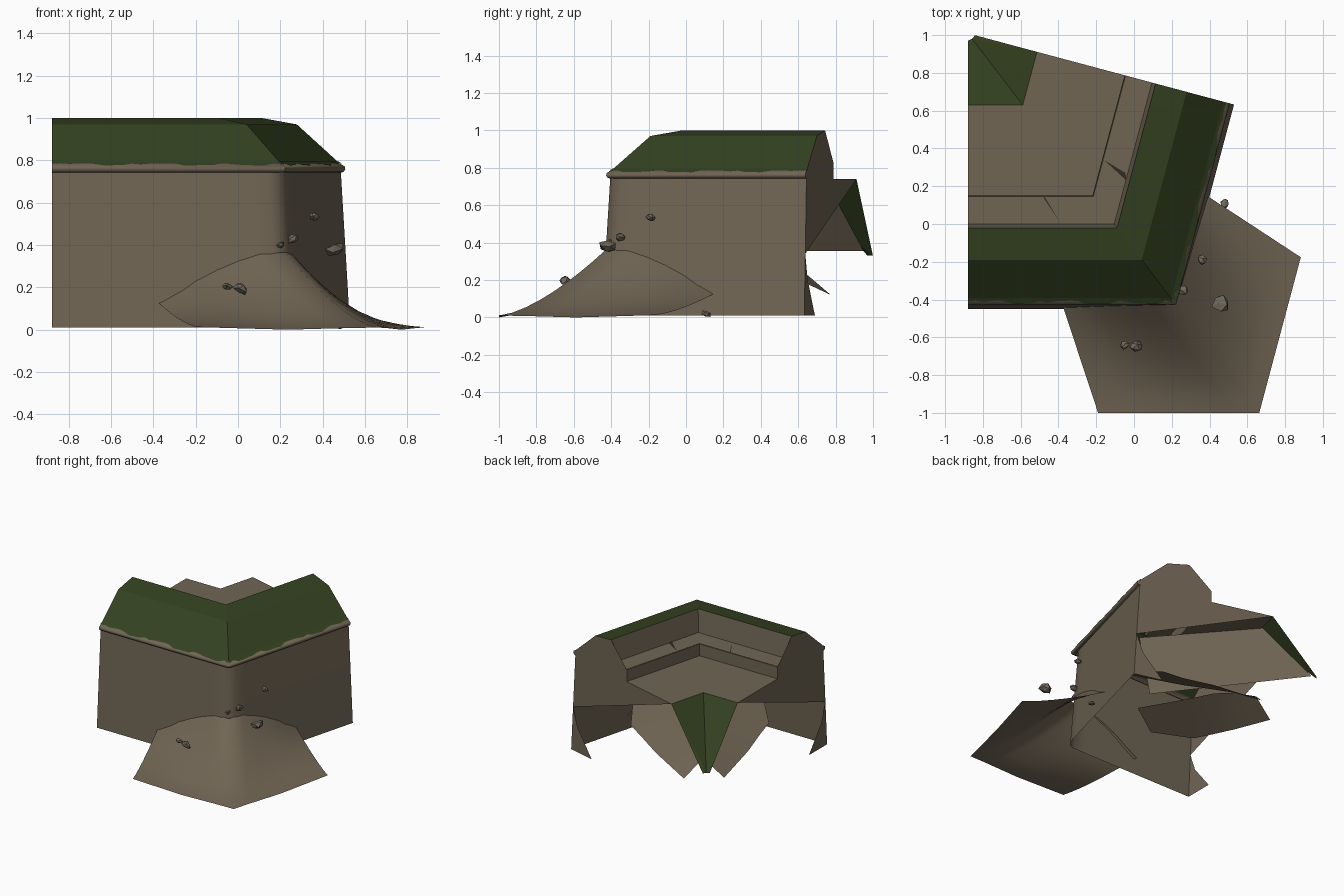
import bpy, bmesh, random
from mathutils import Vector

random.seed(4)
cube = bpy.data.objects.get("Cube")
if cube:
    bpy.data.objects.remove(cube)


def material(name, rgb):
    m = bpy.data.materials.new(name)
    m.use_nodes = True
    m.diffuse_color = (*rgb, 1)
    m.node_tree.nodes["Principled BSDF"].inputs["Base Color"].default_value = (*rgb, 1)
    return m


EARTH = material("brown earth", (0.163, 0.13, 0.088))
TURF = material("green turf", (0.034, 0.054, 0.0145))
ROCK = material("grey brown rock", (0.165, 0.14, 0.105))
DARK = material("dark crack", (0.03, 0.025, 0.018))

# The work is symmetric about a diagonal line through its corner
ORIGIN = Vector((-0.22, 0.15, 0))
FRONT = Vector((0.609, -0.793, 0))
SIDE = Vector((-0.793, -0.609, 0))
END = -0.88


def mirror(p):
    v = Vector(p) - ORIGIN
    return ORIGIN + v - 2 * v.dot(SIDE) * SIDE


def axis(y, z):
    return Vector((-0.22 + 0.768 * (0.15 - y), y, z))


def end(y, z):
    return Vector((END, y, z))


def local(w, b, z):
    return ORIGIN + SIDE * w - FRONT * b + Vector((0, 0, z))


def build(name, faces, mat, both=True, smooth=0):
    """Make a mesh from half-side polygons and their mirror images."""
    bm = bmesh.new()
    for f in faces:
        bm.faces.new([bm.verts.new(p) for p in f])
        if both:
            bm.faces.new([bm.verts.new(mirror(p)) for p in reversed(f)])
    bmesh.ops.remove_doubles(bm, verts=bm.verts, dist=0.0005)
    bmesh.ops.recalc_face_normals(bm, faces=bm.faces)
    me = bpy.data.meshes.new(name)
    bm.to_mesh(me)
    bm.free()
    me.materials.append(mat)
    ob = bpy.data.objects.new(name, me)
    bpy.context.collection.objects.link(ob)
    if smooth:
        bpy.ops.object.select_all(action='DESELECT')
        ob.select_set(True)
        bpy.context.view_layer.objects.active = ob
        bpy.ops.object.shade_smooth_by_angle(angle=smooth)


def sweep(profile):
    """Strips running from the wall end to the mitred corner."""
    return [[end(*a), axis(*a), axis(*b), end(*b)]
            for a, b in zip(profile, profile[1:])]


def grid(rows):
    return [[r[i], r[i + 1], s[i + 1], s[i]]
            for r, s in zip(rows, rows[1:]) for i in range(len(r) - 1)]


# Outer wall with a softened corner
wall = [(-0.45, 0.01), (-0.43, 0.34), (-0.405, 0.745)]
columns = []
for y, z in wall:
    tip = axis(y, z)
    near = tip - Vector((0.06, 0, 0))
    middle = (near + mirror(near)) / 2 + FRONT * 0.012
    columns.append([end(y, z), tip - Vector((0.15, 0, 0)), near, middle])
build("outer_wall", grid(columns), EARTH, smooth=0.9)

# Ledge, turf parapet and inner step
ledge = [(-0.40, 0.742), (-0.417, 0.745), (-0.427, 0.758), (-0.424, 0.772), (-0.40, 0.785)]
turf = [(-0.40, 0.785), (-0.19, 0.97), (-0.02, 1.0)]
step = [(-0.02, 1.0), (0.0, 0.83), (0.15, 0.83), (0.15, 0.74)]
build("wall_ledge", sweep(ledge), EARTH, smooth=0.9)
build("turf_parapet", sweep(turf), TURF)
build("inner_step", sweep(step), EARTH)

# Ragged turf edge just over the ledge
xs = [END + (axis(-0.41, 0).x - END) * i / 26 for i in range(27)]
tops = [Vector((min(x, axis(-0.392, 0).x), -0.392, 0.796)) for x in xs]
lips = []
for x in xs:
    drop = random.uniform(0, 0.024)
    lips.append(Vector((x, -0.403 - drop, 0.789 - drop * 0.6)))
build("turf_fringe", grid([tops, lips]), TURF)

# Floor and the turf ramp sinking at the rear
K, T = end(0.63, 0.74), end(0.97, 0.33)
corner, toe = axis(0.63, 0.74), axis(0.98, 0.33)
build("floor", [[end(0.15, 0.74), axis(0.15, 0.74), corner, K]], EARTH)
build("rear_turf_ramp", [[K, corner, toe], [K, toe, T]], TURF)

# End faces with a torn lower fold
P = end(-0.43, 0.34)
cap = [P] + [end(*p) for p in wall[2:] + ledge[1:] + turf[1:]]
cap += [end(0.15, 0.83), end(0.15, 0.74), K]
build("wall_end", [cap], EARTH)
build("wall_end_fold", [[end(-0.45, 0.01), end(-0.23, 0.01), end(-0.38, 0.2), P]], EARTH)

# Wedge-shaped keel under the floor and ramp
build("floor_keel", [[local(0.093, 0.679, 0.735), axis(0.95, 0.355),
                      axis(0.025, 0.355), local(0.15, -0.2, 0.735)]], EARTH)

# Curved tongues of earth hanging inside, joined by a ridge
outer = [local(0.45, -0.25, 0.31), local(0.48, 0.05, 0.24), local(0.41, 0.18, 0.21),
         local(0.32, 0.38, 0.18), local(0.14, 0.68, 0.12)]
inner = [local(0.25, -0.3, 0.4), local(0.1, 0.1, 0.34), local(0.03, 0.3, 0.32),
         local(0, 0.45, 0.29), local(0, 0.61, 0.24)]
build("hanging_tongue", grid([outer, inner]), EARTH, smooth=0.6)

# Earth bank piled against the corner
crest = [(-0.38, 0.13), (-0.29, 0.18), (-0.2, 0.24), (-0.1, 0.29),
         (0.0, 0.33), (0.1, 0.36), (0.22, 0.365)]
rows = []
for i, (x, z) in enumerate(crest):
    f = i / (len(crest) - 1)
    top = Vector((x, -0.425, z))
    foot = Vector((-0.19 + 0.853 * f, -1.0, 0.012 * abs(2 * f - 1)))
    if f == 1:
        top, foot = axis(-0.425, z), axis(-1.0, 0.01)
    row = []
    for j in range(9):
        t = j / 8
        p = top.lerp(foot, t)
        p.z = foot.z + (top.z - foot.z) * (1 - t) ** 1.5
        row.append(p)
    rows.append(row)
build("earth_bank", grid(rows), EARTH, smooth=1.5)

# Joint lines and cracks on the step
build("step_joint", [[end(0.142, 0.833), axis(0.142, 0.833), axis(0.15, 0.833), end(0.15, 0.833)]], DARK)
build("front_crack", [[Vector((-0.39, 0.005, 0.834)), Vector((-0.47, 0.14, 0.834)),
                       Vector((-0.48, 0.14, 0.834))]], DARK, both=False)
build("side_crack", [[Vector((-0.16, 0.34, 0.834)), Vector((-0.04, 0.23, 0.834)),
                      Vector((-0.045, 0.27, 0.834))]], DARK, both=False)

# Loose rocks
rocks = [(0.36, -0.19, 0.535, 0.028), (0.26, -0.35, 0.43, 0.032), (0.46, -0.42, 0.38, 0.05),
         (0.2, -0.41, 0.4, 0.022), (-0.05, -0.64, 0.205, 0.025), (0.01, -0.645, 0.195, 0.038),
         (0.48, 0.11, 0.02, 0.026)]
for x, y, z, r in rocks:
    bpy.ops.mesh.primitive_ico_sphere_add(subdivisions=1, radius=1, location=(x, y, z))
    rock = bpy.context.object
    rock.name = "loose_rock"
    for v in rock.data.vertices:
        v.co *= random.uniform(0.75, 1.15)
    rock.scale = (r * 1.1, r, r * 0.7)
    rock.rotation_euler = (random.uniform(-0.4, 0.4), 0.35, random.uniform(0, 3))
    rock.data.materials.append(ROCK)
